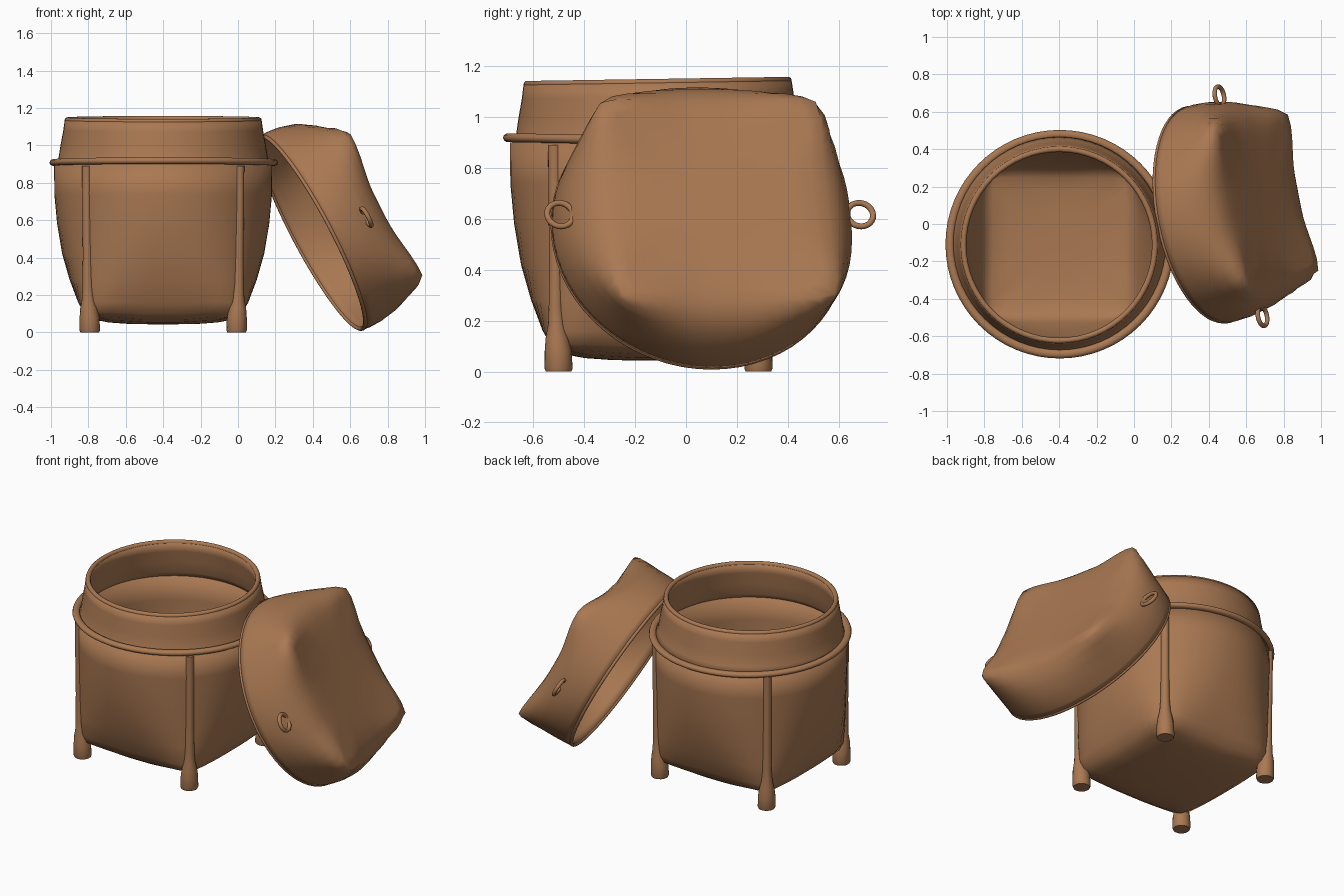
import bpy, bmesh, math
from mathutils import Vector, Matrix

if "Cube" in bpy.data.objects:
    bpy.data.objects.remove(bpy.data.objects["Cube"])

brown = bpy.data.materials.new("woven brown")
brown.diffuse_color = (0.40, 0.19, 0.085, 1)
brown.use_nodes = True
brown.node_tree.nodes["Principled BSDF"].inputs["Base Color"].default_value = brown.diffuse_color
SEG = 64


def finish(name, bm, matrix, thickness=0, angle=60):
    bmesh.ops.recalc_face_normals(bm, faces=bm.faces)
    mesh = bpy.data.meshes.new(name)
    bm.to_mesh(mesh)
    bm.free()
    mesh.materials.append(brown)
    mesh.transform(matrix)
    ob = bpy.data.objects.new(name, mesh)
    bpy.context.collection.objects.link(ob)
    if thickness:
        mod = ob.modifiers.new("wall", "SOLIDIFY")
        mod.thickness = thickness
        mod.offset = -1
    bpy.context.view_layer.objects.active = ob
    ob.select_set(True)
    bpy.ops.object.shade_smooth_by_angle(angle=math.radians(angle))
    ob.select_set(False)
    return ob


def skin(bm, rings, cap_start=False, cap_end=False):
    loops = [[bm.verts.new(p) for p in ring] for ring in rings]
    for a, b in zip(loops, loops[1:]):
        n = len(a)
        for i in range(n):
            j = (i + 1) % n
            bm.faces.new((a[i], a[j], b[j], b[i]))
    if cap_start:
        bm.faces.new(loops[0])
    if cap_end:
        bm.faces.new(loops[-1])


def squircle(z, half, corner, lift=0.0):
    """Ring whose side distance is half and whose corner distance is corner."""
    p = 1 / (0.5 - math.log2(corner / half))
    ring = []
    for i in range(SEG):
        t = 2 * math.pi * i / SEG
        c, s = math.cos(t), math.sin(t)
        r = half * (abs(c) ** p + abs(s) ** p) ** (-1 / p)
        ring.append((r * c, r * s, z + lift * abs(math.sin(2 * t)) ** 4))
    return ring


def shell(name, profile, matrix, thickness=0.03, cap=True):
    bm = bmesh.new()
    skin(bm, [squircle(*row) for row in profile], cap_start=cap)
    return finish(name, bm, matrix, thickness, 85)


def torus(name, major, minor, matrix, squash=1.0, segments=SEG):
    bm = bmesh.new()
    rings = []
    for i in range(segments + 1):
        t = 2 * math.pi * i / segments
        rings.append([((major + minor * math.cos(a)) * math.cos(t),
                       (major + minor * math.cos(a)) * math.sin(t),
                       minor * squash * math.sin(a))
                      for a in (2 * math.pi * k / 10 for k in range(10))])
    skin(bm, rings)
    bmesh.ops.remove_doubles(bm, verts=bm.verts, dist=1e-5)
    return finish(name, bm, matrix)


# Basket body: square bottom growing into a round top
pot = Matrix.Translation((-0.40, -0.108, 0))
shell("basket_body", [
    (0.043, 0.05, 0.05), (0.045, 0.18, 0.21), (0.053, 0.29, 0.38, 0.01),
    (0.068, 0.37, 0.505, 0.015), (0.10, 0.42, 0.555, 0.01), (0.16, 0.455, 0.570),
    (0.28, 0.50, 0.574), (0.42, 0.54, 0.577), (0.58, 0.567, 0.580),
    (0.74, 0.582, 0.584), (0.90, 0.583, 0.583)], pot, 0.04)

# Neck with a slightly tilted rim
neck = pot @ Matrix.Translation((0, 0, 0.9)) @ Matrix.Rotation(math.radians(0.9), 4, 'X')
shell("basket_neck", [
    (-0.01, 0.580, 0.580), (0.03, 0.560, 0.560), (0.10, 0.549, 0.549),
    (0.18, 0.534, 0.534), (0.238, 0.526, 0.526)], neck, cap=False)
torus("neck_rim", 0.512, 0.015, neck @ Matrix.Translation((0, 0, 0.235)))
band = pot @ Matrix.Translation((0.003, 0, 0.908)) @ Matrix.Rotation(math.radians(-1), 4, 'X')
torus("shoulder_band", 0.588, 0.023, band, 0.8)

# Four feet continuing up the corners as ribs: (distance, height, radius)
leg = [(0.555, 0.0, 0.050), (0.555, 0.012, 0.055), (0.557, 0.08, 0.053),
       (0.562, 0.13, 0.046), (0.566, 0.18, 0.034), (0.570, 0.25, 0.028),
       (0.571, 0.42, 0.026), (0.575, 0.65, 0.025), (0.578, 0.89, 0.025)]
for k, name in enumerate(("back_right", "back_left", "front_left", "front_right")):
    a = math.radians(45 + 90 * k)
    bm = bmesh.new()
    skin(bm, [[(d * math.cos(a) + r * math.cos(t), d * math.sin(a) + r * math.sin(t), z)
               for t in (2 * math.pi * i / 16 for i in range(16))]
              for d, z, r in leg], True, True)
    finish(name + "_leg", bm, pot)

# Lid leaning on the basket, its top sheared a little down and to the back
axis = Vector((0.87, 0.17, 0.46)).normalized()
side = Vector((-axis.y, axis.x, 0)).normalized()
up = axis.cross(side)
lid = Matrix((side, up, axis + 0.05 * side - 0.05 * up)).transposed().to_4x4()
lid.translation = (0.395, 0.05, 0.533)
shell("lid", [
    (0.330, 0.03, 0.03), (0.330, 0.14, 0.15), (0.332, 0.25, 0.31, 0.003),
    (0.333, 0.33, 0.43, 0.010), (0.330, 0.39, 0.53, 0.024), (0.321, 0.44, 0.600, 0.038),
    (0.300, 0.485, 0.610, 0.030), (0.26, 0.525, 0.606, 0.012), (0.20, 0.562, 0.600),
    (0.11, 0.585, 0.595), (0.04, 0.59, 0.591), (0.0, 0.587, 0.587)], lid, 0.02)
torus("lid_rim", 0.580, 0.011, lid)

# Loop handles on both sides of the lid
for sign, name in ((1, "back"), (-1, "front")):
    torus(name + "_lid_handle", 0.052, 0.012,
          lid @ Matrix.Translation((sign * 0.60, 0, 0.2)), segments=24)
